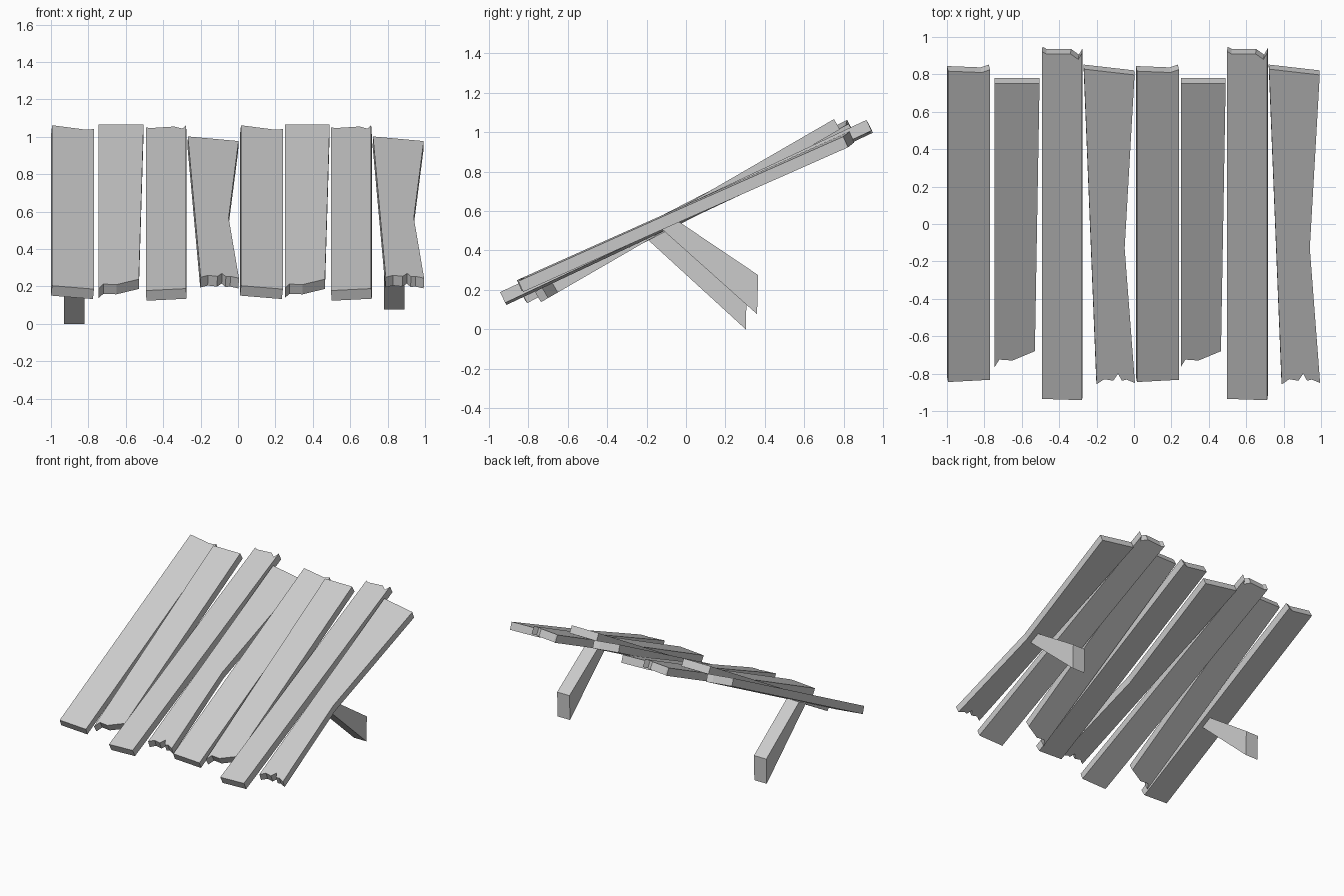
import bpy, bmesh
from mathutils import Vector

if "Cube" in bpy.data.objects:
    bpy.data.objects.remove(bpy.data.objects["Cube"])


def prism(name, points, offset):
    """Solid made by sweeping a planar outline along an offset vector."""
    bm = bmesh.new()
    a = [bm.verts.new(p) for p in points]
    b = [bm.verts.new(Vector(p) + offset) for p in points]
    n = len(a)
    bm.faces.new(a)
    bm.faces.new(b[::-1])
    for i in range(n):
        j = (i + 1) % n
        bm.faces.new((a[j], a[i], b[i], b[j]))
    bmesh.ops.recalc_face_normals(bm, faces=bm.faces)
    mesh = bpy.data.meshes.new(name)
    bm.to_mesh(mesh)
    bm.free()
    obj = bpy.data.objects.new(name, mesh)
    bpy.context.collection.objects.link(obj)
    return obj


def plank(name, outline, height, slope, roll, shift, thick=0.06):
    """Sloped board: plan outline laid on a tilted plane, thickened downward."""
    xs = [p[0] for p in outline]
    xc = (min(xs) + max(xs)) / 2
    pts = [(x + shift, y, height + slope * y + roll * (x - xc)) for x, y in outline]
    down = Vector((roll, slope, -1)).normalized() * thick
    return prism(name, pts, down)


# plan outlines of the four board types, with height, slope, roll, repeat distance
boards = {
    "chipped_plank": ([(-0.994, -0.845), (-0.77, -0.833), (-0.77, 0.825),
                       (-0.815, 0.81), (-0.994, 0.817)], 0.628, 0.516, -0.11, 1.01),
    "short_plank": ([(-0.745, -0.765), (-0.72, -0.725), (-0.65, -0.73), (-0.53, -0.68),
                     (-0.505, 0.75), (-0.745, 0.75)], 0.632, 0.578, 0.0, 0.995),
    "long_plank": ([(-0.493, -0.935), (-0.278, -0.942), (-0.278, 0.915), (-0.298, 0.88),
                    (-0.34, 0.91), (-0.47, 0.91), (-0.493, 0.922)],
                   0.6245, 0.47, 0.065, 0.99),
    "waisted_plank": ([(-0.2, -0.857), (-0.16, -0.83), (-0.11, -0.838), (-0.085, -0.8),
                       (-0.065, -0.838), (-0.04, -0.832), (0.005, -0.85),
                       (-0.05, -0.13), (0.003, 0.797), (-0.268, 0.828)],
                      0.628, 0.445, -0.04, 0.99),
}
for name, (outline, height, slope, roll, step) in boards.items():
    for i in range(2):
        plank(f"{name}_{i + 1}", outline, height, slope, roll, i * step)

# tapered rear props, wide at the foot
for name, x, profile in (
    ("left_prop", -0.93, [(-0.205, 0.465), (0.303, 0.0), (0.308, 0.2), (-0.11, 0.5)]),
    ("right_prop", 0.78, [(-0.13, 0.515), (0.36, 0.077), (0.366, 0.275), (-0.05, 0.555)]),
):
    prism(name, [(x, y, z) for y, z in profile], Vector((0.11, 0, 0)))
